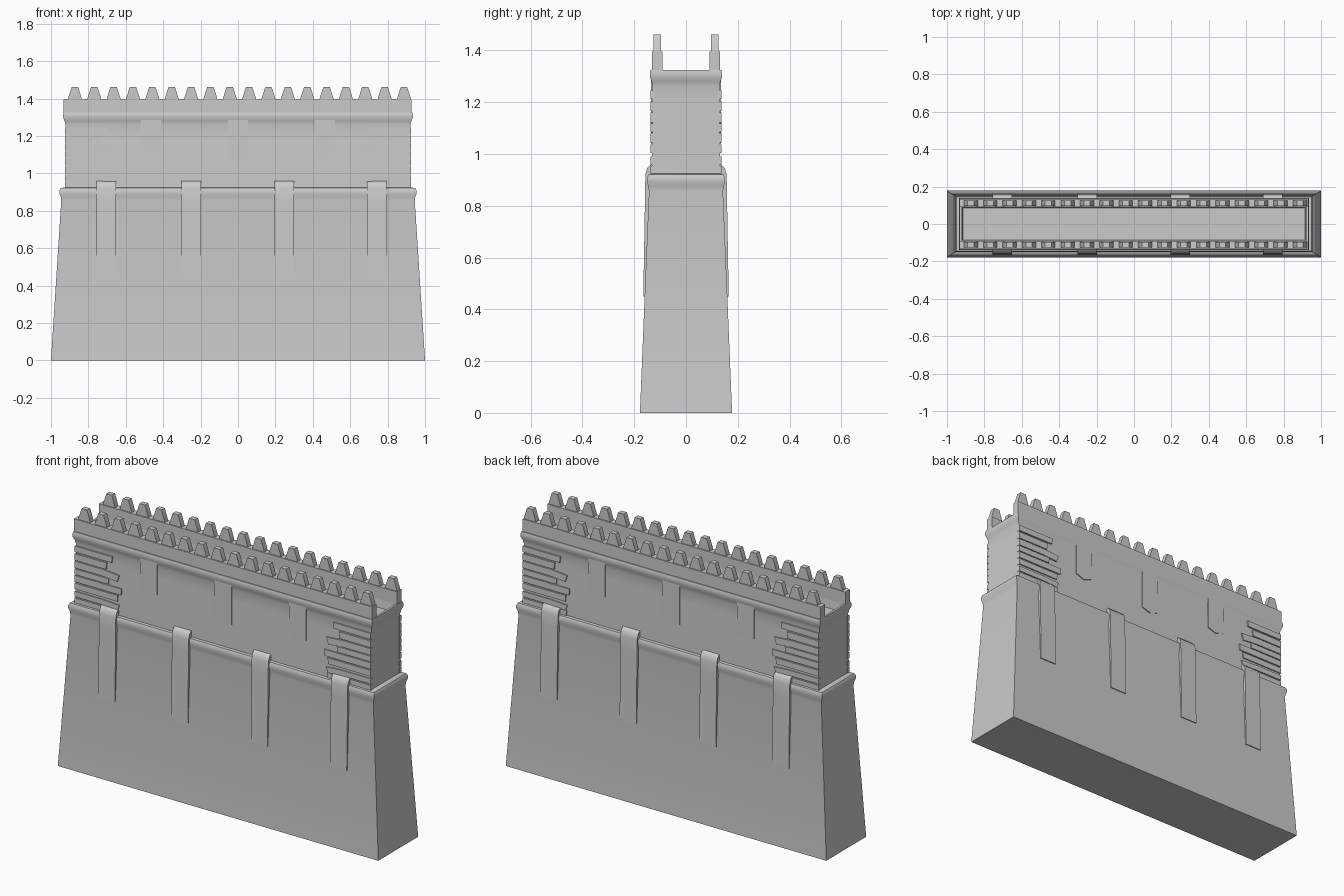
import bpy, bmesh, math

if "Cube" in bpy.data.objects:
    bpy.data.objects.remove(bpy.data.objects["Cube"])


def finish(name, bm, smooth=True):
    bmesh.ops.recalc_face_normals(bm, faces=bm.faces)
    me = bpy.data.meshes.new(name)
    bm.to_mesh(me)
    bm.free()
    ob = bpy.data.objects.new(name, me)
    bpy.context.collection.objects.link(ob)
    if smooth:
        bpy.ops.object.select_all(action='DESELECT')
        ob.select_set(True)
        bpy.context.view_layer.objects.active = ob
        bpy.ops.object.shade_smooth_by_angle(angle=math.radians(40))
    return ob


def prism(bm, pts, to_a, to_b):
    """Solid between two placements of a 2D outline."""
    a = [bm.verts.new(to_a(*p)) for p in pts]
    b = [bm.verts.new(to_b(*p)) for p in pts]
    n = len(pts)
    bm.faces.new(a)
    bm.faces.new(b[::-1])
    for i in range(n):
        j = (i + 1) % n
        bm.faces.new((a[i], b[i], b[j], a[j]))


def front_prism(bm, pts, y0, y1):
    prism(bm, pts, lambda x, z: (x, y0, z), lambda x, z: (x, y1, z))


def side_prism(bm, pts, x0, x1):
    prism(bm, pts, lambda y, z: (x0, y, z), lambda y, z: (x1, y, z))


def lofted(name, rings):
    """Rectangular rings (half x, half y, z) joined and capped."""
    bm = bmesh.new()
    loops = [[bm.verts.new((sx * hx, sy * hy, z)) for sx, sy in
              ((-1, -1), (1, -1), (1, 1), (-1, 1))] for hx, hy, z in rings]
    for lo, hi in zip(loops, loops[1:]):
        for i in range(4):
            j = (i + 1) % 4
            bm.faces.new((lo[i], lo[j], hi[j], hi[i]))
    bm.faces.new(loops[0][::-1])
    bm.faces.new(loops[-1])
    return finish(name, bm)


# Battered lower wall with rounded ledge
lofted("lower_wall", [
    (1.0, 0.178, 0), (0.945, 0.143, 0.855), (0.948, 0.146, 0.875),
    (0.955, 0.150, 0.893), (0.955, 0.150, 0.908), (0.948, 0.144, 0.921),
    (0.925, 0.130, 0.925)])

# Upper wall, flared cornice and sunken walkway
lofted("upper_wall", [
    (0.922, 0.131, 0.90), (0.922, 0.130, 1.17), (0.922, 0.129, 1.20),
    (0.922, 0.129, 1.26), (0.927, 0.133, 1.28), (0.934, 0.139, 1.295),
    (0.935, 0.140, 1.312), (0.932, 0.136, 1.325), (0.925, 0.130, 1.325),
    (0.92, 0.09, 1.325), (0.915, 0.085, 1.28)])

for s, side in ((-1, "front"), (1, "back")):
    # Parapet
    bm = bmesh.new()
    front_prism(bm, [(-0.932, 1.31), (0.928, 1.31), (0.928, 1.395), (-0.932, 1.395)],
                s * 0.09, s * 0.131)
    finish(side + "_parapet", bm)

    # Tapered merlons
    bm = bmesh.new()
    half = [(0.038, 1.385), (0.036, 1.403), (0.021, 1.45), (0.017, 1.461)]
    for i in range(18):
        cx = -0.872 + i * 0.1035
        pts = [(cx + x, z) for x, z in half] + [(cx - x, z) for x, z in half[::-1]]
        front_prism(bm, pts, s * 0.096, s * 0.125)
    finish(side + "_merlons", bm)

    # Pilasters lapping over the ledge
    bm = bmesh.new()
    prof = [(0.12, 0.96), (0.137, 0.958), (0.150, 0.945), (0.157, 0.92),
            (0.158, 0.85), (0.165, 0.45), (0.14, 0.45)]
    for cx in (-0.705, -0.25, 0.247, 0.742):
        side_prism(bm, [(s * y, z) for y, z in prof], cx - 0.052, cx + 0.052)
    finish(side + "_pilasters", bm)

    # Hanging panels with pointed ends
    bm = bmesh.new()
    for cx, zb in ((-0.465, 1.085), (0, 1.04), (0.465, 1.075)):
        w = 0.053
        front_prism(bm, [(cx - w, 1.295), (cx - w, zb + 0.018), (cx, zb),
                         (cx + w, zb + 0.018), (cx + w, 1.295)],
                    s * 0.12, s * 0.135)
    finish(side + "_panels", bm)

    # Stacked corner courses: inner x, bottom z, top z, slant
    bm = bmesh.new()
    courses = [(0.69, 1.212, 1.246, 0), (0.725, 1.165, 1.203, 0),
               (0.647, 1.122, 1.160, -0.008), (0.712, 1.085, 1.117, 0),
               (0.632, 1.044, 1.080, 0), (0.655, 1.003, 1.037, 0),
               (0.645, 0.960, 0.990, -0.006), (0.65, 0.925, 0.953, 0)]
    for m in (-1, 1):
        for x, z0, z1, d in courses:
            k = 0.012 if d else 0.003
            front_prism(bm, [(m * 0.924, z0), (m * 0.924, z1), (m * 0.75, z1),
                             (m * x, z1 + d), (m * (x + k), z0 + d), (m * 0.75, z0)],
                        s * 0.12, s * 0.137)
    finish(side + "_corner_courses", bm)
